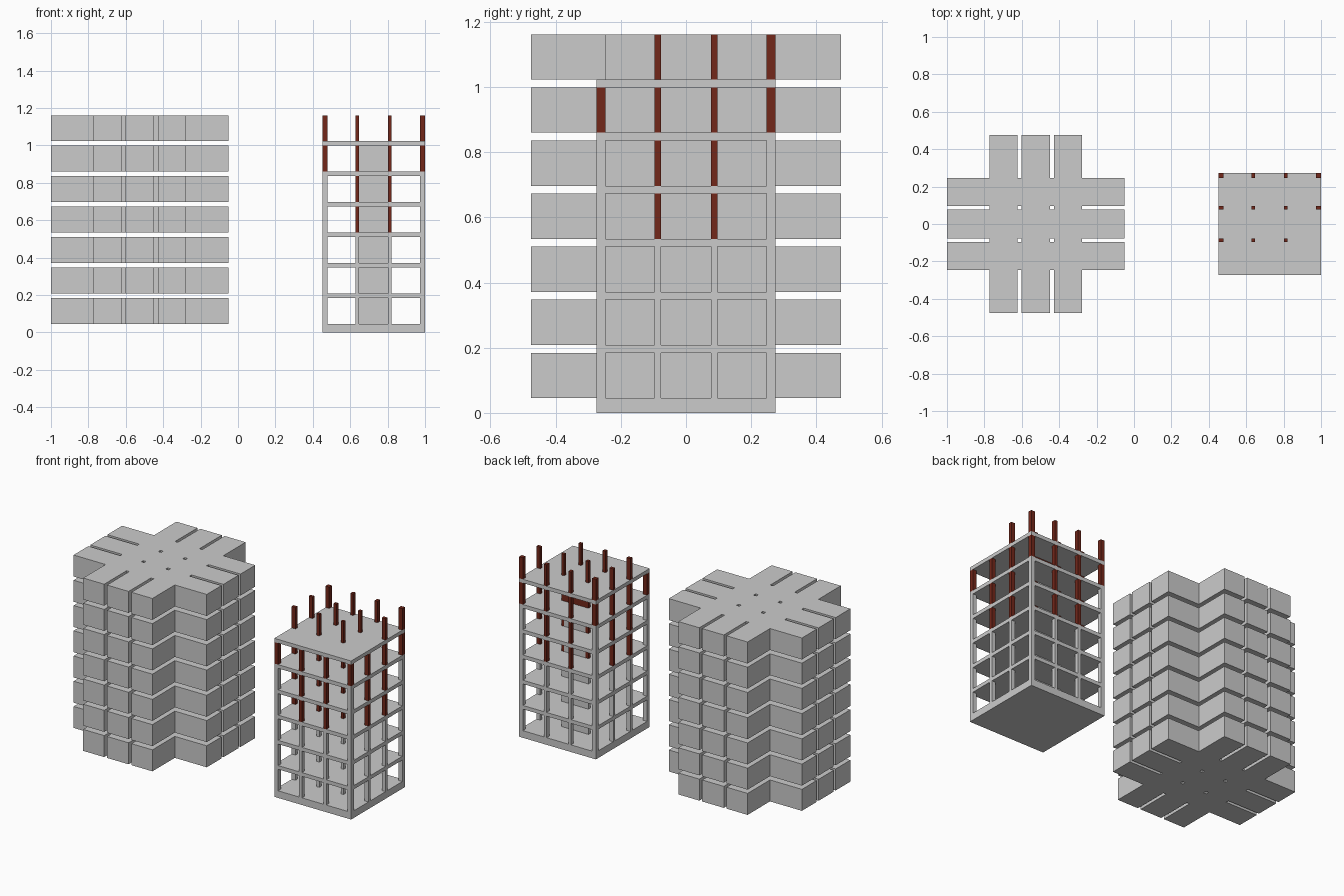
import bpy, bmesh

if "Cube" in bpy.data.objects:
    bpy.data.objects.remove(bpy.data.objects["Cube"])

PITCH, HEIGHT, Z0 = 0.1627, 0.1385, 0.046   # storey spacing, clear height, base thickness
LEVELS = 7
CX_VOID, CX_FRAME, HALF = -0.525, 0.725, 0.274

red = bpy.data.materials.new("red_column")
red.diffuse_color = (0.17, 0.02, 0.01, 1)
red.use_nodes = True
red.node_tree.nodes["Principled BSDF"].inputs["Base Color"].default_value = red.diffuse_color
grey = bpy.data.materials.new("grey_concrete")
grey.diffuse_color = (0.8, 0.8, 0.8, 1)
grey.use_nodes = True
grey.node_tree.nodes["Principled BSDF"].inputs["Base Color"].default_value = grey.diffuse_color


def finish(bm, name, mat=None):
    bmesh.ops.recalc_face_normals(bm, faces=bm.faces)
    me = bpy.data.meshes.new(name)
    bm.to_mesh(me)
    bm.free()
    ob = bpy.data.objects.new(name, me)
    bpy.context.collection.objects.link(ob)
    if mat:
        me.materials.append(mat)
    return ob


def add_box(bm, x, y, z):
    """Add a box given (min, max) ranges."""
    verts = bmesh.ops.create_cube(bm, size=1)["verts"]
    for v in verts:
        for i, (a, b) in enumerate((x, y, z)):
            v.co[i] = a if v.co[i] < 0 else b


def level_z(i):
    return Z0 + PITCH * i, Z0 + PITCH * i + HEIGHT


# Left stack: three bars crossing three bars on every level, as one solid
CUTS = [-0.475, -0.247, -0.097, -0.077, 0.077, 0.097, 0.247, 0.475]
for lv in range(LEVELS):
    z0, z1 = level_z(lv)
    bm = bmesh.new()
    grid = [[bm.verts.new((CX_VOID + x, y, z0)) for y in CUTS] for x in CUTS]
    for i in range(7):
        for j in range(7):
            if i in (1, 3, 5) or j in (1, 3, 5):
                bm.faces.new((grid[i][j], grid[i + 1][j], grid[i + 1][j + 1], grid[i][j + 1]))
    bmesh.ops.delete(bm, geom=[v for v in bm.verts if not v.link_faces], context='VERTS')
    ext = bmesh.ops.extrude_face_region(bm, geom=bm.faces[:])["geom"]
    for v in ext:
        if isinstance(v, bmesh.types.BMVert):
            v.co.z = z1
    finish(bm, f"crossing_bars_{lv + 1}")

# Right frame: base slab and floor slabs
full_x, full_y = (CX_FRAME - HALF, CX_FRAME + HALF), (-HALF, HALF)
for lv in range(LEVELS):
    z = (0, Z0) if lv == 0 else (level_z(lv - 1)[1], level_z(lv)[0])
    bm = bmesh.new()
    add_box(bm, full_x, full_y, z)
    finish(bm, "base_slab" if lv == 0 else f"floor_slab_{lv}")

# Columns on a four by four grid; red ones are the newer upper parts
SPANS = [(-HALF, -0.247), (-0.097, -0.077), (0.077, 0.097), (0.247, HALF)]
for lv in range(LEVELS):
    sets = {True: bmesh.new(), False: bmesh.new()}
    for i, (xa, xb) in enumerate(SPANS):
        for j, y in enumerate(SPANS):
            # top level is unfinished along the front
            if lv == 6 and (j == 0 or (i == 3 and j == 1)):
                continue
            corner = i in (0, 3) and j in (0, 3)
            is_red = lv >= 5 or (lv >= 3 and not corner)
            add_box(sets[is_red], (CX_FRAME + xa, CX_FRAME + xb), y, level_z(lv))
    for is_red, bm in sets.items():
        if bm.verts:
            finish(bm, f"{'red' if is_red else 'grey'}_columns_{lv + 1}", red if is_red else None)
        else:
            bm.free()

# Core wall between the two rear inner columns
for lv in range(LEVELS - 1):
    bm = bmesh.new()
    add_box(bm, (CX_FRAME - 0.077, CX_FRAME + 0.077), SPANS[2], level_z(lv))
    wall = finish(bm, f"core_wall_{lv + 1}")
    if lv == 5:  # rear face of the upper wall is painted
        wall.data.materials.append(grey)
        wall.data.materials.append(red)
        for p in wall.data.polygons:
            p.material_index = 1 if p.normal.y > 0.5 else 0
